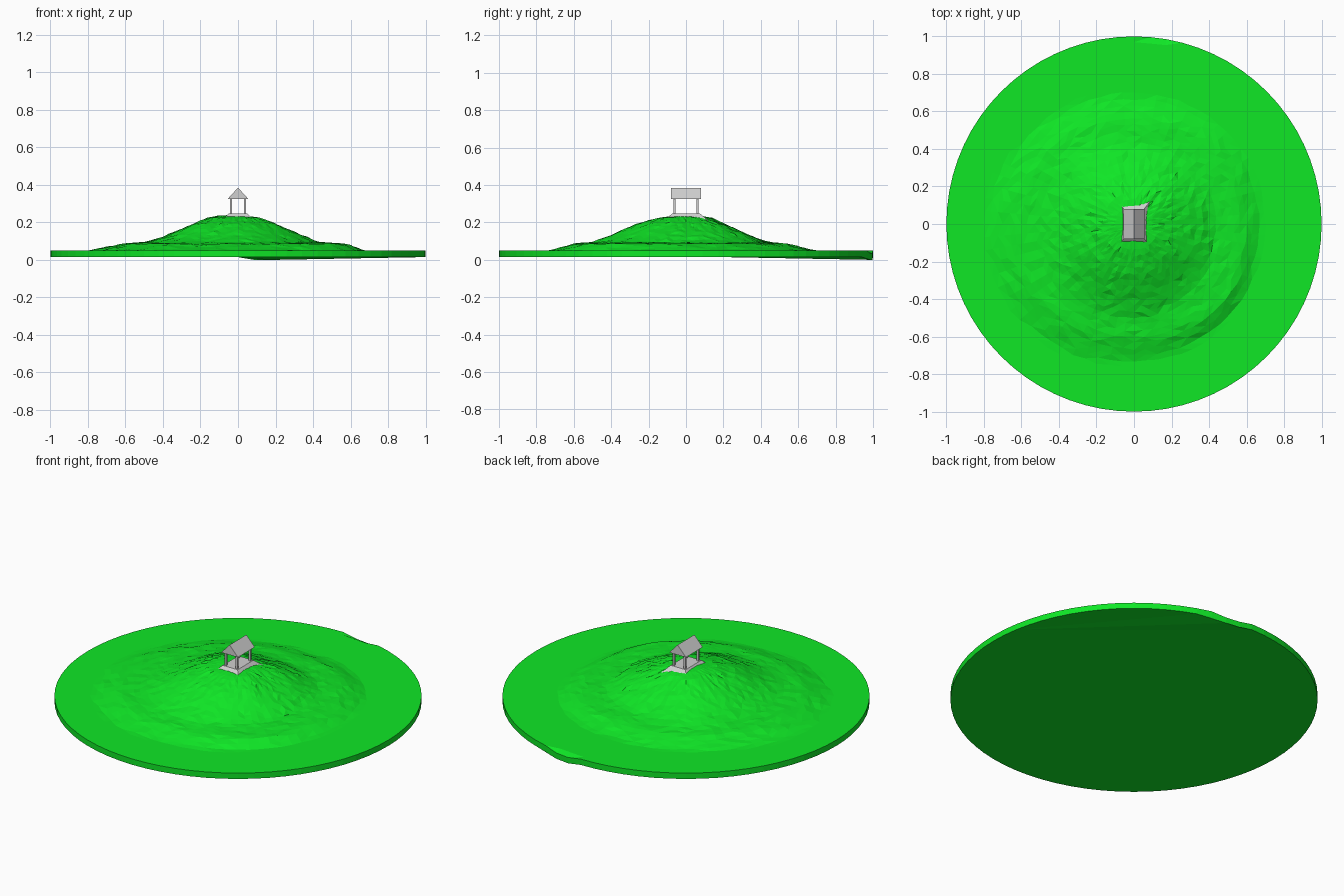
import bpy, bmesh, math, random

if "Cube" in bpy.data.objects:
    bpy.data.objects.remove(bpy.data.objects["Cube"])
random.seed(4)


def material(name, rgb):
    m = bpy.data.materials.new(name)
    m.diffuse_color = (*rgb, 1)
    m.use_nodes = True
    m.node_tree.nodes["Principled BSDF"].inputs["Base Color"].default_value = m.diffuse_color
    return m


GREEN = material("grass_green", (0.005, 0.82, 0.02))
GREY = material("stone_grey", (0.63, 0.63, 0.63))


def finish(name, bm, mat):
    bmesh.ops.recalc_face_normals(bm, faces=bm.faces)
    me = bpy.data.meshes.new(name)
    bm.to_mesh(me)
    bm.free()
    me.materials.append(mat)
    ob = bpy.data.objects.new(name, me)
    bpy.context.collection.objects.link(ob)
    return ob


# Hill contours: radius at each height level, per direction E, NE, N ... SE
LEVELS = (0.05, 0.085, 0.095, 0.12, 0.19, 0.225, 0.237)
CONTOURS = (
    (.67, .58, .42, .37, .20, .10, .03),
    (.70, .58, .43, .37, .22, .10, .03),
    (.68, .55, .42, .36, .20, .12, .04),
    (.72, .60, .52, .42, .25, .17, .09),
    (.80, .62, .50, .41, .24, .16, .10),
    (.78, .64, .52, .43, .27, .16, .06),
    (.73, .60, .50, .43, .27, .14, .05),
    (.70, .64, .46, .39, .25, .14, .04),
)


def hill_height(r, a):
    t = (a / (math.pi / 4)) % 8
    i = int(t)
    f = t - i
    f = f * f * (3 - 2 * f)
    radii = [p + (q - p) * f for p, q in zip(CONTOURS[i], CONTOURS[(i + 1) % 8])]
    radii.append(0)
    zs = LEVELS + (0.24,)
    if r >= radii[0]:
        return zs[0]
    for k in range(len(zs) - 1):
        if r >= radii[k + 1]:
            s = (radii[k] - r) / (radii[k] - radii[k + 1])
            return zs[k] + (zs[k + 1] - zs[k]) * s
    return zs[-1]


# Round island with the hill on top, low-poly polar grid
SEG, RINGS = 72, 30
bm = bmesh.new()
centre = bm.verts.new((0, 0, 0.24))
rings = []
for k in range(1, RINGS + 1):
    ring = []
    for s in range(SEG):
        a = 2 * math.pi * s / SEG
        r = k / RINGS
        h = hill_height(r, a)
        if k < RINGS:
            r += random.uniform(-0.006, 0.006)
        if 0.052 < h < 0.225:
            h += random.uniform(-0.003, 0.003)
        ring.append(bm.verts.new((r * math.cos(a), r * math.sin(a), h)))
    rings.append(ring)
rings.append([bm.verts.new((v.co.x, v.co.y, 0.015)) for v in rings[-1]])
for s in range(SEG):
    n = (s + 1) % SEG
    bm.faces.new((centre, rings[0][s], rings[0][n]))
    for p, q in zip(rings, rings[1:]):
        bm.faces.new((p[s], q[s], q[n], p[n]))
bm.faces.new(rings[-1])
# small sagging notch at the back rim
for ring in rings[-2:]:
    for v in ring:
        if v.co.y > 0 and abs(v.co.x - 0.14) < 0.07:
            v.co.z -= 0.015
bmesh.ops.triangulate(bm, faces=bm.faces)
finish("grassy_hill", bm, GREEN)


def loft(name, sections, mat):
    """Box lofted between rectangles (x0, x1, y0, y1, z)."""
    bm = bmesh.new()
    loops = [[bm.verts.new(c) for c in ((x0, y0, z), (x1, y0, z), (x1, y1, z), (x0, y1, z))]
             for x0, x1, y0, y1, z in sections]
    bm.faces.new(loops[0])
    bm.faces.new(loops[-1])
    for a, b in zip(loops, loops[1:]):
        for i in range(4):
            j = (i + 1) % 4
            bm.faces.new((a[i], a[j], b[j], b[i]))
    return finish(name, bm, mat)


# Pavilion: spreading plinth, four posts, gabled roof
loft("plinth", [(-.085, .085, -.115, .12, .21), (-.05, .05, -.075, .075, .247)], GREY)
for sx in (-1, 1):
    for sy in (-1, 1):
        x, y, w = sx * .037, sy * .062, .006
        loft("post", [(x - w, x + w, y - w, y + w, .24), (x - w, x + w, y - w, y + w, .33)], GREY)

bm = bmesh.new()
ends = [[bm.verts.new((x, y, z)) for x, z in ((-.055, .325), (.055, .325), (0, .385))]
        for y in (-.08, .08)]
for e in ends:
    bm.faces.new(e)
for i in range(3):
    j = (i + 1) % 3
    bm.faces.new((ends[0][i], ends[0][j], ends[1][j], ends[1][i]))
finish("gable_roof", bm, GREY)
